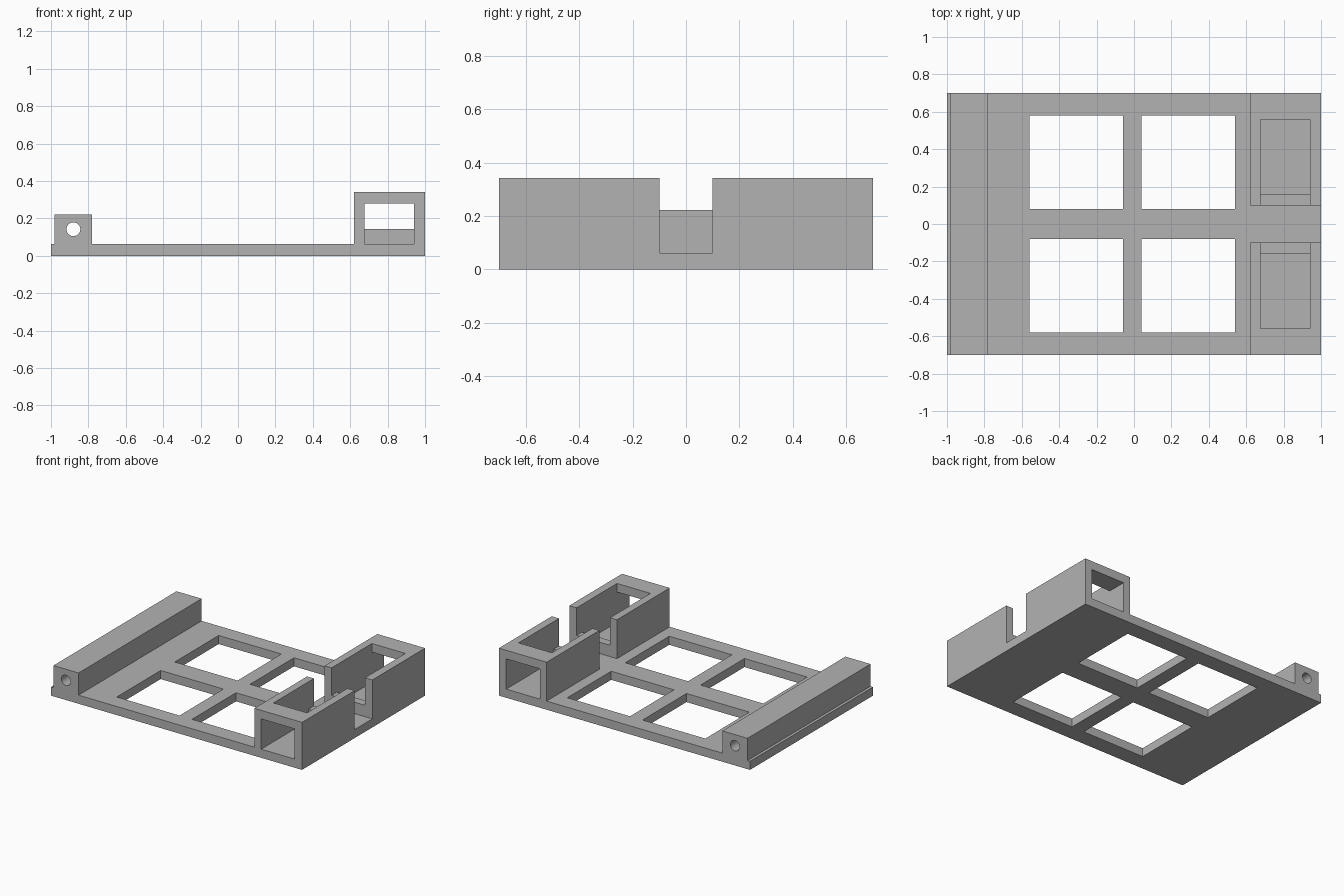
import bpy, bmesh, math
from mathutils import Vector

cube = bpy.data.objects.get("Cube")
if cube:
    bpy.data.objects.remove(cube, do_unlink=True)

grey = bpy.data.materials.new("light grey")
grey.use_nodes = True
colour = (0.45, 0.45, 0.45, 1)
grey.diffuse_color = colour
grey.node_tree.nodes["Principled BSDF"].inputs["Base Color"].default_value = colour

BASE, RAIL, TOP, DEPTH = 0.062, 0.222, 0.342, 0.7


def prism(name, outline, axis, start, end):
    """Extrude a 2D outline along the given axis."""
    def place(a, b, c):
        return {"x": (c, a, b), "y": (a, c, b), "z": (a, b, c)}[axis]
    bm = bmesh.new()
    face = bm.faces.new([bm.verts.new(place(a, b, start)) for a, b in outline])
    new = bmesh.ops.extrude_face_region(bm, geom=[face])["geom"]
    shift = Vector(place(0, 0, end - start))
    bmesh.ops.translate(bm, vec=shift,
                        verts=[v for v in new if isinstance(v, bmesh.types.BMVert)])
    bmesh.ops.recalc_face_normals(bm, faces=bm.faces)
    mesh = bpy.data.meshes.new(name)
    bm.to_mesh(mesh)
    bm.free()
    mesh.materials.append(grey)
    obj = bpy.data.objects.new(name, mesh)
    bpy.context.collection.objects.link(obj)
    return obj


def rectangle(a0, a1, b0, b1):
    return [(a0, b0), (a1, b0), (a1, b1), (a0, b1)]


# Plate, rail and holder block share one profile along the depth
frame = prism("mounting_frame", [
    (-1, 0), (1, 0), (1, TOP), (0.62, TOP), (0.62, BASE), (-0.78, BASE),
    (-0.78, RAIL), (-0.98, RAIL), (-0.98, BASE), (-1, BASE)], "y", -DEPTH, DEPTH)

cutters = []

# Gap between the two holders
cutters.append(prism("gap_cutter", rectangle(0.6, 1.1, BASE, 0.5), "y", -0.1, 0.1))

for side in (-1, 1):
    # Four windows in the plate
    for left in (-0.56, 0.04):
        y0, y1 = sorted((side * 0.08, side * 0.58))
        cutters.append(prism("window_cutter",
                             rectangle(left, left + 0.5, y0, y1), "z", -0.1, 0.2))
    # Holder pocket: open top, sill at the gap, bridge at the outer end
    pocket = [(0.05, 0.144), (0.16, 0.144), (0.16, BASE), (0.8, BASE),
              (0.8, 0.28), (0.56, 0.28), (0.56, 0.5), (0.05, 0.5)]
    cutters.append(prism("pocket_cutter", [(side * y, z) for y, z in pocket],
                         "x", 0.675, 0.942))

# Round bore along the rail
SIDES = 32
bore = [(-0.88 + 0.037 * math.cos(math.tau * i / SIDES),
         0.142 + 0.037 * math.sin(math.tau * i / SIDES)) for i in range(SIDES)]
cutters.append(prism("bore_cutter", bore, "y", -0.8, 0.8))

bpy.context.view_layer.objects.active = frame
for cutter in cutters:
    mod = frame.modifiers.new("cut", "BOOLEAN")
    mod.operation = "DIFFERENCE"
    mod.solver = "EXACT"
    mod.object = cutter
    bpy.ops.object.modifier_apply(modifier=mod.name)
    bpy.data.objects.remove(cutter, do_unlink=True)

bpy.ops.object.select_all(action="DESELECT")
frame.select_set(True)
bpy.ops.object.shade_smooth_by_angle(angle=math.radians(30))
